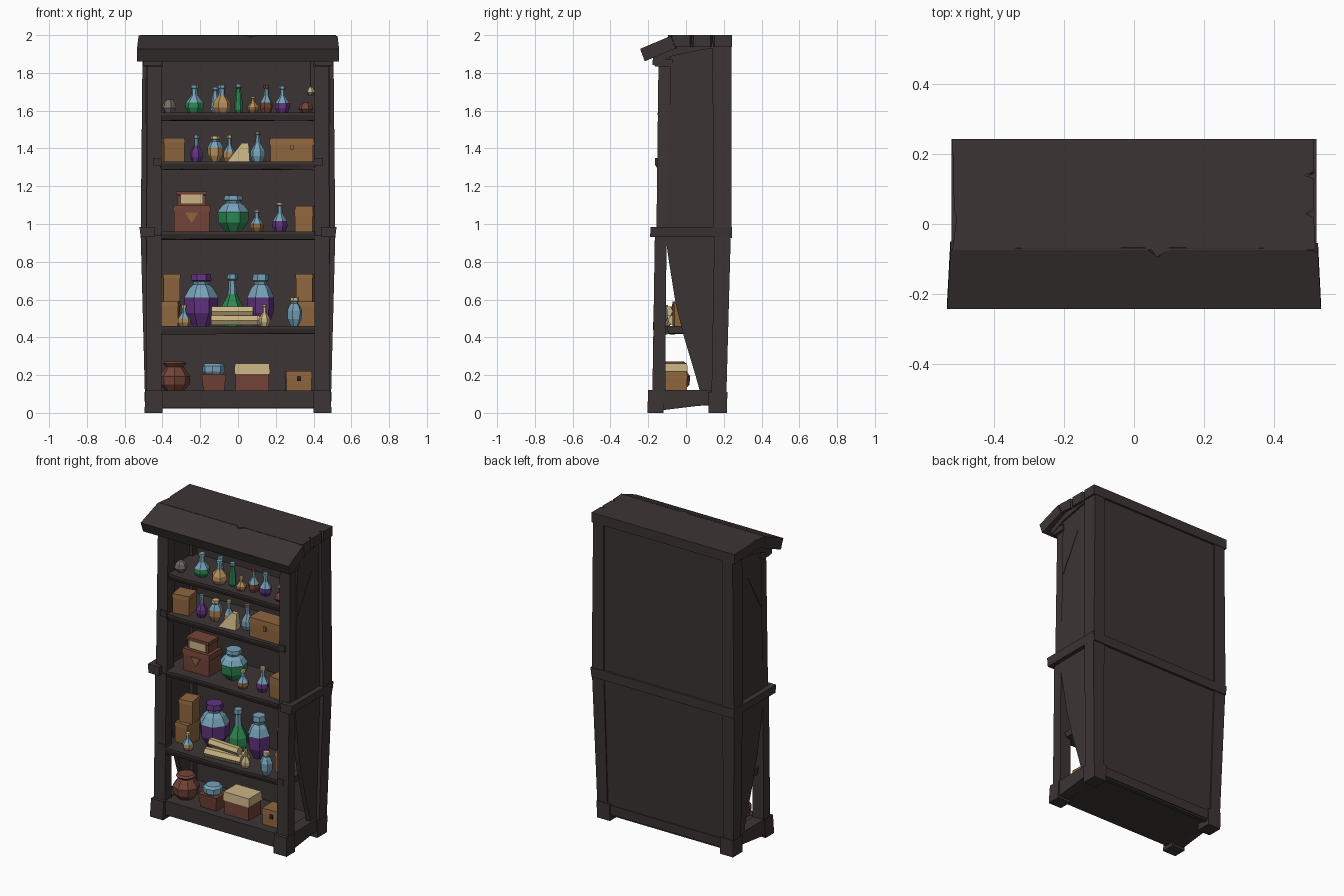
import bpy, bmesh, math, random

if "Cube" in bpy.data.objects:
    bpy.data.objects.remove(bpy.data.objects["Cube"])
random.seed(4)

def material(name, r, g, b):
    m = bpy.data.materials.new(name)
    m.diffuse_color = [(c / 255 / 12.92 if c < 11 else ((c / 255 + .055) / 1.055) ** 2.4) for c in (r, g, b)] + [1]
    m.use_nodes = True
    m.node_tree.nodes["Principled BSDF"].inputs["Base Color"].default_value = m.diffuse_color
    return m

WOOD = material("dark_wood", 60, 52, 52)
BROWN = material("brown_wood", 142, 102, 62)
RED = material("red_brown_clay", 114, 68, 55)
TAN = material("parchment", 201, 180, 132)
BLUE = material("blue_glass", 118, 162, 184)
GREEN = material("green_liquid", 46, 136, 82)
PURPLE = material("purple_liquid", 98, 52, 128)
GOLD = material("gold_liquid", 182, 142, 90)
GREY = material("grey_stone", 120, 108, 102)
IRON = material("dark_iron", 42, 36, 36)

def loft(name, rings, mats, loc=(0, 0, 0), rot=0, rule=None):
    """Skin equal rings of 3D points, capped at both ends; rule(z) picks the material."""
    bm = bmesh.new()
    rv = [[bm.verts.new(p) for p in r] for r in rings]
    n = len(rings[0])
    for a, b in zip(rv, rv[1:]):
        for i in range(n):
            bm.faces.new((a[i], a[(i + 1) % n], b[(i + 1) % n], b[i]))
    bm.faces.new(rv[0])
    bm.faces.new(rv[-1])
    bmesh.ops.recalc_face_normals(bm, faces=bm.faces[:])
    if rule:
        for f in bm.faces:
            f.material_index = rule(f.calc_center_median().z)
    me = bpy.data.meshes.new(name)
    bm.to_mesh(me)
    bm.free()
    for m in (mats if isinstance(mats, list) else [mats]):
        me.materials.append(m)
    ob = bpy.data.objects.new(name, me)
    bpy.context.collection.objects.link(ob)
    ob.location = loc
    ob.rotation_euler.z = rot
    return ob

def rect(x0, x1, y0, y1, z):
    return [(x0, y0, z), (x1, y0, z), (x1, y1, z), (x0, y1, z)]

def box(name, x0, x1, y0, y1, z0, z1, mat=WOOD, **k):
    return loft(name, [rect(x0, x1, y0, y1, z0), rect(x0, x1, y0, y1, z1)], mat, **k)

def side_prism(name, yz, x0, x1, mat=WOOD):
    return loft(name, [[(x, y, z) for y, z in yz] for x in (x0, x1)], mat)

# ---- frame, mirrored left and right
for s, tag in ((-1, "left"), (1, "right")):
    def post(name, *rs):
        loft(f"{tag}_{name}", [rect(s * a, s * b, c, d, z) for a, b, c, d, z in rs], WOOD)
    post("front_foot", (.4, .495, -.205, -.118, 0), (.4, .49, -.2, -.118, .12))
    post("front_lower_post", (.405, .485, -.178, -.11, .11), (.405, .485, -.165, -.103, .94))
    post("front_upper_post", (.405, .485, -.157, -.085, .93), (.405, .478, -.145, -.075, 1.92))
    post("post_capital", (.398, .495, -.165, -.07, 1.835), (.395, .497, -.175, -.07, 1.87))
    post("back_foot", (.4, .492, .118, .217, 0), (.4, .495, .118, .219, .11))
    post("back_lower_post", (.42, .493, .135, .214, .1), (.43, .515, .15, .237, .94))
    post("back_upper_post", (.43, .515, .145, .24, .96), (.43, .505, .14, .24, 1.96))
    post("waist_band", (.44, .515, -.19, .243, .93), (.44, .522, -.188, .243, .985))
    side_prism(tag + "_upper_panel", [(-.1, .96), (.16, .96), (.16, 1.96), (-.08, 1.93)], s * .45, s * .488)
    loft(tag + "_broken_panel", [[(s * (x0 + .02 * z), y, z) for y, z in ((-.11, .94), (-.09, .8), (-.055, .58),
         (-.01, .4), (.05, .2), (.075, .11), (.16, .1), (.17, .94))] for x0 in (.44, .47)], WOOD)
    side_prism(tag + "_base_rail", [(-.12, .015), (.13, .045), (.13, .12), (-.12, .12)], s * .41, s * .485)
    side_prism(tag + "_roof_bracket", [(-.177, 1.84), (-.175, 1.9), (-.07, 1.96), (.235, 1.96),
               (.235, 1.935), (.1, 1.925), (-.07, 1.89)], s * .41, s * .5)
    # crack sliver on the upper side panel
    side_prism(tag + "_panel_crack", [(-.075, 1.53), (.06, 1.77), (-.07, 1.545)], s * .486, s * .491)

# ---- back, base and rails
loft("lower_back_panel", [rect(-.45, .45, .175, .203, .03), rect(-.47, .47, .19, .229, .95)], WOOD)
box("upper_back_panel", -.46, .46, .19, .23, .95, 1.96)
box("back_waist_rail", -.515, .515, .19, .244, .925, .985)
loft("back_base_rail", [rect(-.45, .45, .17, .21, .04), rect(-.45, .45, .17, .212, .1)], WOOD)
side_prism("base_plate", [(-.17, .022), (.19, .045), (.19, .115), (-.17, .115)], -.46, .46)
box("base_front_board", -.41, .41, -.178, -.12, .025, .118)
box("front_top_beam", -.48, .48, -.17, -.12, 1.86, 1.915)

# ---- shelves with a worn front edge and a thinner lip below
for i, (z, fy) in enumerate(((.46, -.168), (.96, -.16), (1.33, -.155), (1.59, -.142))):
    xs = [-.41, -.405, -.3, -.13, .05, .2, .33, .405, .41]
    front = [(x, fy + random.uniform(-.008, .008)) for x in xs]
    out = [(-.455, -.1), (-.41, -.1)] + front + [(.41, -.1), (.455, -.1), (.455, .185), (-.455, .185)]
    loft(f"shelf_{i + 1}", [[(x, y + .012, z - .042 + random.uniform(-.004, .004)) for x, y in out],
                            [(x, y, z - .012) for x, y in out], [(x, y, z) for x, y in out]], WOOD)
    # peg ends showing on the front posts
    for s in (-1, 1):
        if i in (0, 2):
            box(f"shelf_peg_{i}_{s}", s * .405, s * .45, fy - .008, fy + .06, z - .02, z + .02)

# ---- roof: notched flat slab and sloping front board
top = [(-.52, -.075), (.05, -.075), (.065, -.095), (.1, -.075), (.52, -.075), (.515, .02), (.49, .03),
       (.515, .04), (.515, .13), (.488, .14), (.515, .15), (.515, .243), (-.52, .243), (-.515, .04), (-.508, .02)]
loft("roof_slab", [[(x, y, z) for x, y in top] for z in (1.937, 2.0)], WOOD)
slope = [(-.535, -.243), (.535, -.243), (.527, -.08), (.46, -.07), (.1, -.068), (.07, -.095), (.03, -.068),
         (-.46, -.07), (-.526, -.075)]
loft("roof_front_board", [[(x, y + .025, 1.934 + (y + .07) * .42) for x, y in slope],
                          [(x, y, 2.0 + (y + .07) * .42) for x, y in slope]], WOOD)

# ---- turned vessels: profile of (radius, height) fractions, coloured by height
SHAPES = {
    "flask": [(.7, 0), (1, .18), (.95, .36), (.36, .62), (.3, .88), (.45, .9), (.42, 1)],
    "round": [(.5, 0), (.95, .25), (1, .55), (.72, .72), (.45, .8), (.5, .86), (.6, .88), (.56, 1)],
    "tube": [(.7, 0), (1, .1), (.8, .5), (.5, .85), (.75, .9), (.7, 1)],
    "pot": [(.6, 0), (.95, .22), (1, .5), (.62, .78), (.55, .82), (.75, .93), (.6, 1)],
    "lid": [(.85, 0), (1, .25), (1, .75), (.75, 1)],
    "stone": [(.6, 0), (1, .35), (.8, .75), (.35, 1)]}

def vessel(name, shape, x, y, z, w, h, low, mid, cap, fill=.42, capz=.88, sides=6):
    rings = [[(w / 2 * r * math.cos(t * math.tau / sides), w / 2 * r * math.sin(t * math.tau / sides), h * f)
              for t in range(sides)] for r, f in SHAPES[shape]]
    loft(name, rings, [low, mid, cap], (x, y, z), random.uniform(-.25, .25),
         lambda c: 0 if c < fill * h else (1 if c < capz * h else 2))

def chest(name, x, y, z, w, d, h, mat, lid, split=.65, rot=0, clasp=None):
    k = dict(loc=(x, y, z), rot=rot)
    box(name, -w * .47, w * .47, -d * .47, d * .47, 0, h * split, mat, **k)
    loft(name + "_lid", [rect(-w / 2, w / 2, -d / 2, d / 2, h * split),
                         rect(-w * .48, w * .48, -d * .47, d * .47, h)], lid, **k)
    if clasp:
        box(name + "_clasp", -.01, .01, -d / 2 - .005, -d / 2 + .01, h * .5, h * .75, clasp, **k)

def scroll(name, x, y, z, length, r, rot):
    loft(name, [[(e, r * math.cos(t * math.tau / 6), r * math.sin(t * math.tau / 6)) for t in range(6)]
                for e in (-length / 2, length / 2)], TAN, (x, y, z), rot)

# top shelf
T = 1.59
vessel("shell_stone", "stone", -.365, -.07, T, .08, .07, GREY, GREY, GREY)
vessel("green_flask", "flask", -.23, -.045, T, .1, .145, GREEN, BLUE, BLUE)
vessel("gold_flask", "flask", -.085, -.07, T, .1, .145, GOLD, BLUE, BLUE, .5)
vessel("slim_blue_bottle", "tube", -.12, -.01, T, .05, .135, BLUE, BLUE, BLUE)
vessel("green_tube", "tube", .003, -.06, T, .048, .15, GREEN, GREEN, BLUE)
vessel("small_brown_flask", "flask", .08, -.08, T, .065, .085, BROWN, GOLD, TAN)
vessel("clay_flask", "flask", .15, -.05, T, .07, .145, RED, BLUE, RED)
vessel("purple_flask", "flask", .235, -.05, T, .08, .14, PURPLE, BLUE, BLUE)
vessel("clay_lump", "stone", .36, -.07, T, .08, .055, RED, RED, RED)
vessel("hanging_charm", "stone", .385, -.1, 1.68, .045, .045, GREY, TAN, TAN)
box("charm_cord", .383, .387, -.102, -.098, 1.72, 1.88, IRON)

# fourth shelf
T = 1.33
chest("small_crate", -.345, -.06, T, .115, .11, .125, BROWN, BROWN, .8, .15)
vessel("purple_vial", "flask", -.22, -.06, T, .07, .14, PURPLE, BLUE, BLUE, .5)
vessel("tan_flask", "round", -.12, -.06, T, .085, .135, GOLD, BLUE, TAN)
vessel("tan_vial", "flask", -.045, -.03, T, .065, .14, GOLD, BLUE, TAN)
loft("folded_papers", [rect(-.06, .06, -.03, .03, 0), rect(.02, .055, -.01, .02, .1)], TAN, (0, -.09, T), .1)
vessel("blue_vial", "flask", .105, -.05, T, .08, .16, BLUE, BLUE, GREY)
chest("long_chest", .285, -.07, T, .24, .12, .125, BROWN, BROWN, .7, 0, BROWN)

# third shelf
T = .96
chest("clay_chest", -.245, -.02, T, .2, .14, .14, RED, RED, .75)
loft("chest_emblem", [[(-.035, y, .1), (.035, y, .1), (0, y, .045)] for y in (-.073, -.064)], BROWN, (-.245, -.02, T))
box("upper_casket", -.32, -.17, -.065, .03, T + .14, T + .19, RED)
box("casket_front_label", -.305, -.185, -.073, -.064, T + .145, T + .195, TAN)
box("casket_lid", -.327, -.165, -.07, .035, T + .195, T + .213, RED)
vessel("large_green_bottle", "round", -.025, -.01, T, .17, .19, GREEN, BLUE, BLUE, .55, .9, 7)
vessel("amber_vial", "flask", .1, -.09, T, .075, .115, BROWN, BLUE, TAN)
vessel("tall_purple_vial", "flask", .222, -.06, T, .08, .155, PURPLE, BLUE, TAN, .4)
chest("square_crate", .355, -.06, T, .1, .11, .135, BROWN, BROWN, .6, -.12)

# second shelf
T = .46
for s, tag in ((-1, "left"), (1, "right")):
    chest(tag + "_lower_crate", s * .36, -.01, T, .1, .12, .13, BROWN, BROWN, .8, .1 * s)
    chest(tag + "_upper_crate", s * .358, .01, T + .13, .095, .11, .145, BROWN, BROWN, .85, -.15 * s)
vessel("little_gold_flask", "flask", -.285, -.11, T, .07, .11, GOLD, BLUE, TAN)
vessel("large_purple_bottle", "round", -.195, .035, T, .185, .275, PURPLE, BLUE, PURPLE, .58, .83, 7)
vessel("tall_green_flask", "flask", -.03, .045, T, .125, .275, GREEN, BLUE, BLUE, .5)
vessel("broad_purple_bottle", "round", .12, .045, T, .145, .275, PURPLE, BLUE, BLUE, .5)
scroll("front_scroll", -.02, -.115, T + .03, .25, .03, .08)
scroll("back_scroll", -.01, -.06, T + .03, .25, .03, -.05)
scroll("top_scroll", -.03, -.09, T + .078, .22, .028, -.06)
vessel("tan_bottle", "flask", .14, -.12, T, .06, .115, TAN, TAN, TAN)
vessel("blue_bottle", "round", .3, -.135, T, .08, .15, BLUE, BLUE, TAN)

# bottom shelf
T = .116
vessel("clay_pot", "pot", -.335, -.06, T, .165, .155, RED, RED, RED, sides=8)
loft("jar_box", [rect(-.055, .055, -.05, .05, 0), rect(-.066, .066, -.06, .06, .09)], RED, (-.128, -.075, T))
vessel("jar_glass_lid", "lid", -.128, -.075, T + .09, .12, .055, BLUE, BLUE, BLUE, sides=8)
chest("tan_lid_box", .075, -.06, T, .19, .14, .145, RED, TAN, .62)
chest("clasped_chest", .32, -.055, T, .14, .12, .105, BROWN, BROWN, .65, .05, IRON)
